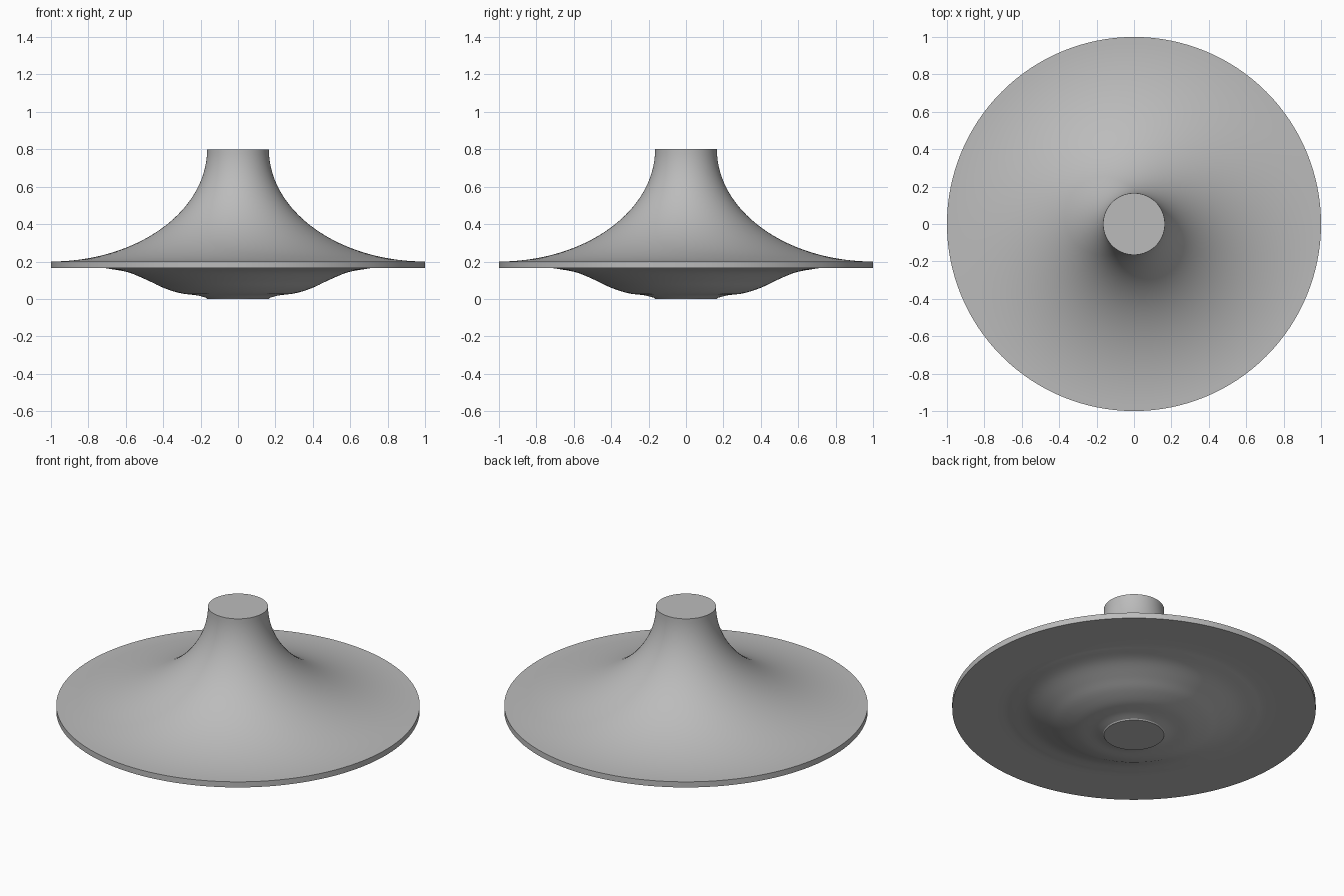
import bpy
import bmesh
import math
from mathutils import Vector
from mathutils.geometry import interpolate_bezier

if "Cube" in bpy.data.objects:
    bpy.data.objects.remove(bpy.data.objects["Cube"], do_unlink=True)

SEGMENTS = 128
NECK, RIM, TOP, RIM_TOP, RIM_BASE = 0.165, 1.0, 0.8, 0.2, 0.166

grey = bpy.data.materials.new("plain grey")
grey.use_nodes = True
colour = (0.5, 0.5, 0.5, 1)
grey.diffuse_color = colour
grey.node_tree.nodes["Principled BSDF"].inputs["Base Color"].default_value = colour


def smooth_path(points, steps=6):
    """Smooth curve through (radius, height) points."""
    pts = [Vector((r, 0, z)) for r, z in points]
    ends = [pts[0]] + pts + [pts[-1]]
    path = []
    for a, b, c, d in zip(ends, ends[1:], ends[2:], ends[3:]):
        path += interpolate_bezier(b, b + (c - a) / 6, c - (d - b) / 6, c, steps)[:-1]
    return [(p.x, p.z) for p in path] + [points[-1]]


# Concave quarter ellipse sweeping from the neck to the rim
flare = []
for i in range(41):
    t = math.pi / 2 * i / 40
    flare.append((RIM - (RIM - NECK) * math.cos(t),
                  TOP - (TOP - RIM_TOP) * math.sin(t)))

# Shallow bowl under the rim, with a small flat foot
bowl = smooth_path([(RIM, RIM_BASE), (0.75, RIM_BASE), (0.67, 0.158), (0.58, 0.14),
                    (0.48, 0.098), (0.4, 0.06), (0.31, 0.031), (0.22, 0.019),
                    (0.17, 0.006)])
profile = flare + bowl + [(NECK, 0)]

# Turn the profile around the vertical axis and cap both ends
bm = bmesh.new()
rings = []
for r, z in profile:
    rings.append([bm.verts.new((r * math.cos(a), r * math.sin(a), z))
                  for a in (math.tau * k / SEGMENTS for k in range(SEGMENTS))])
for upper, lower in zip(rings, rings[1:]):
    for k in range(SEGMENTS):
        n = (k + 1) % SEGMENTS
        bm.faces.new((upper[k], lower[k], lower[n], upper[n]))
bm.faces.new(rings[0])
bm.faces.new(rings[-1][::-1])
bmesh.ops.recalc_face_normals(bm, faces=bm.faces)

mesh = bpy.data.meshes.new("flared_disc")
bm.to_mesh(mesh)
bm.free()
mesh.materials.append(grey)
disc = bpy.data.objects.new("flared_disc", mesh)
bpy.context.collection.objects.link(disc)

bpy.ops.object.select_all(action="DESELECT")
disc.select_set(True)
bpy.context.view_layer.objects.active = disc
bpy.ops.object.shade_smooth_by_angle(angle=math.radians(30))
